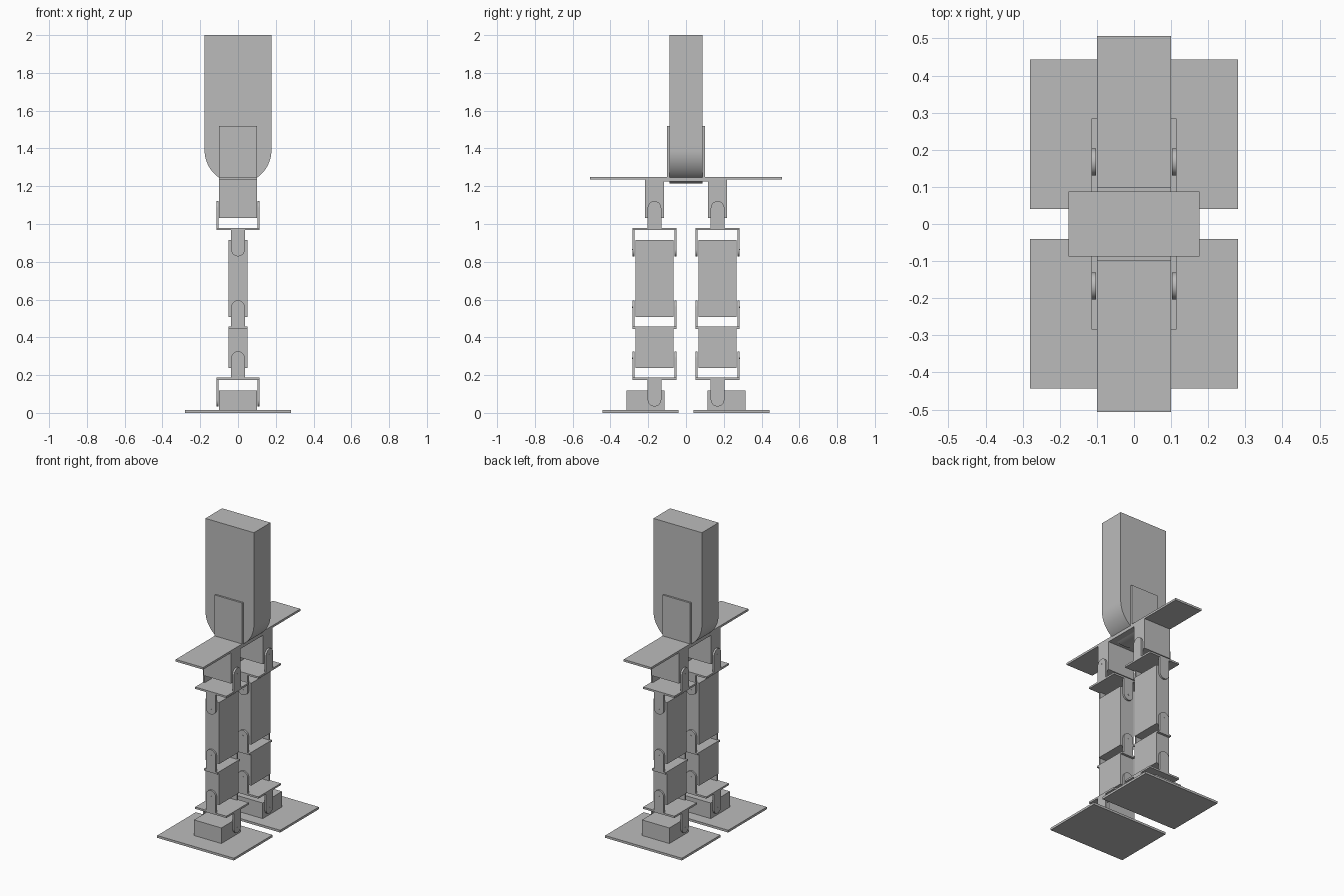
import bpy, bmesh, math

old = bpy.data.objects.get("Cube")
if old:
    bpy.data.objects.remove(old, do_unlink=True)

grey = bpy.data.materials.new("plain grey")
grey.use_nodes = True
colour = (0.5, 0.5, 0.5, 1.0)
grey.diffuse_color = colour
grey.node_tree.nodes["Principled BSDF"].inputs["Base Color"].default_value = colour


def prism(name, outline, axis, lo, hi):
    """Extrude a (horizontal, z) outline along the x or y axis."""
    bm = bmesh.new()
    place = (lambda a, z: (lo, a, z)) if axis == "x" else (lambda a, z: (a, lo, z))
    face = bm.faces.new([bm.verts.new(place(a, z)) for a, z in outline])
    new = bmesh.ops.extrude_face_region(bm, geom=[face])["geom"]
    shift = (hi - lo, 0, 0) if axis == "x" else (0, hi - lo, 0)
    bmesh.ops.translate(bm, vec=shift, verts=[v for v in new if isinstance(v, bmesh.types.BMVert)])
    bmesh.ops.recalc_face_normals(bm, faces=bm.faces)
    mesh = bpy.data.meshes.new(name)
    bm.to_mesh(mesh)
    bm.free()
    mesh.materials.append(grey)
    obj = bpy.data.objects.new(name, mesh)
    bpy.context.collection.objects.link(obj)
    bpy.ops.object.select_all(action="DESELECT")
    obj.select_set(True)
    bpy.context.view_layer.objects.active = obj
    bpy.ops.object.shade_smooth_by_angle(angle=math.radians(30))
    return obj


def box(name, x0, x1, y0, y1, z0, z1):
    return prism(name, [(x0, z0), (x1, z0), (x1, z1), (x0, z1)], "y", min(y0, y1), max(y0, y1))


def half_round(mid, r, z_flat, z_centre, steps=24):
    """Strip from z_flat to a semicircular end around z_centre."""
    d = 1 if z_centre > z_flat else -1
    arc = [(mid + r * math.cos(math.pi * i / steps),
            z_centre + d * r * math.sin(math.pi * i / steps)) for i in range(steps + 1)]
    return [(mid + r, z_flat)] + arc + [(mid - r, z_flat)]


def arm(name, mid, axis, inner, outer, z_flat, z_pivot):
    """Rounded bracket arm with a small pivot pin on its outer face."""
    lo, hi = min(inner, outer), max(inner, outer)
    prism(name, half_round(mid, 0.036, z_flat, z_pivot), axis, lo, hi)
    pin = [(mid + 0.004 * math.cos(math.tau * i / 10),
            z_pivot + 0.004 * math.sin(math.tau * i / 10)) for i in range(10)]
    out = outer + math.copysign(0.001, outer - inner)
    prism(name + "_pin", pin, axis, min(inner, out), max(inner, out))


# Torso with rounded underside, mounting plates and pelvis
prism("torso", half_round(0, 0.177, 2.0, 1.391, 48), "y", -0.087, 0.087)
for s, end in ((-1, "front"), (1, "back")):
    box(f"{end}_torso_plate", -0.1, 0.1, s * 0.088, s * 0.1, 1.236, 1.52)
box("pelvis_plate", -0.1, 0.1, -0.507, 0.507, 1.236, 1.25)
box("pelvis_bridge", -0.1, 0.1, -0.118, 0.118, 1.224, 1.236)

MID = 0.167  # leg centre line
for s, leg in ((-1, "front"), (1, "back")):
    m = s * MID

    # Solid blocks: hip, thigh, shin and foot
    box(f"{leg}_hip_block", -0.1, 0.1, s * 0.117, s * 0.217, 1.033, 1.236)
    box(f"{leg}_thigh", -0.05, 0.05, s * 0.066, s * 0.268, 0.508, 0.914)
    box(f"{leg}_shin", -0.05, 0.05, s * 0.066, s * 0.268, 0.238, 0.45)
    box(f"{leg}_foot_block", -0.1, 0.1, s * 0.115, s * 0.316, 0.014, 0.118)
    box(f"{leg}_foot_plate", -0.28, 0.28, s * 0.04, s * 0.443, 0.0, 0.015)

    # Flat bracket webs
    for part, half, z in (("hip", 0.114, 0.967), ("knee", 0.05, 0.445), ("ankle", 0.114, 0.175)):
        box(f"{leg}_{part}_web", -half, half, s * 0.05, s * 0.284, z, z + 0.012)

    # Bracket arms on the left and right of the hip and ankle
    for t, side in ((-1, "right"), (1, "left")):
        arm(f"{leg}_{side}_hip_arm", m, "x", t * 0.102, t * 0.114, 0.979, 1.085)
        arm(f"{leg}_{side}_ankle_arm", m, "x", t * 0.102, t * 0.114, 0.175, 0.07)

    # Bracket arms on the inner and outer ends of the leg
    for inner, outer, side in ((0.272, 0.284, "outer"), (0.062, 0.05, "inner")):
        arm(f"{leg}_{side}_thigh_arm", 0, "y", s * inner, s * outer, 0.967, 0.865)
        arm(f"{leg}_{side}_knee_arm", 0, "y", s * inner, s * outer, 0.457, 0.56)
        arm(f"{leg}_{side}_shin_arm", 0, "y", s * inner, s * outer, 0.187, 0.29)
